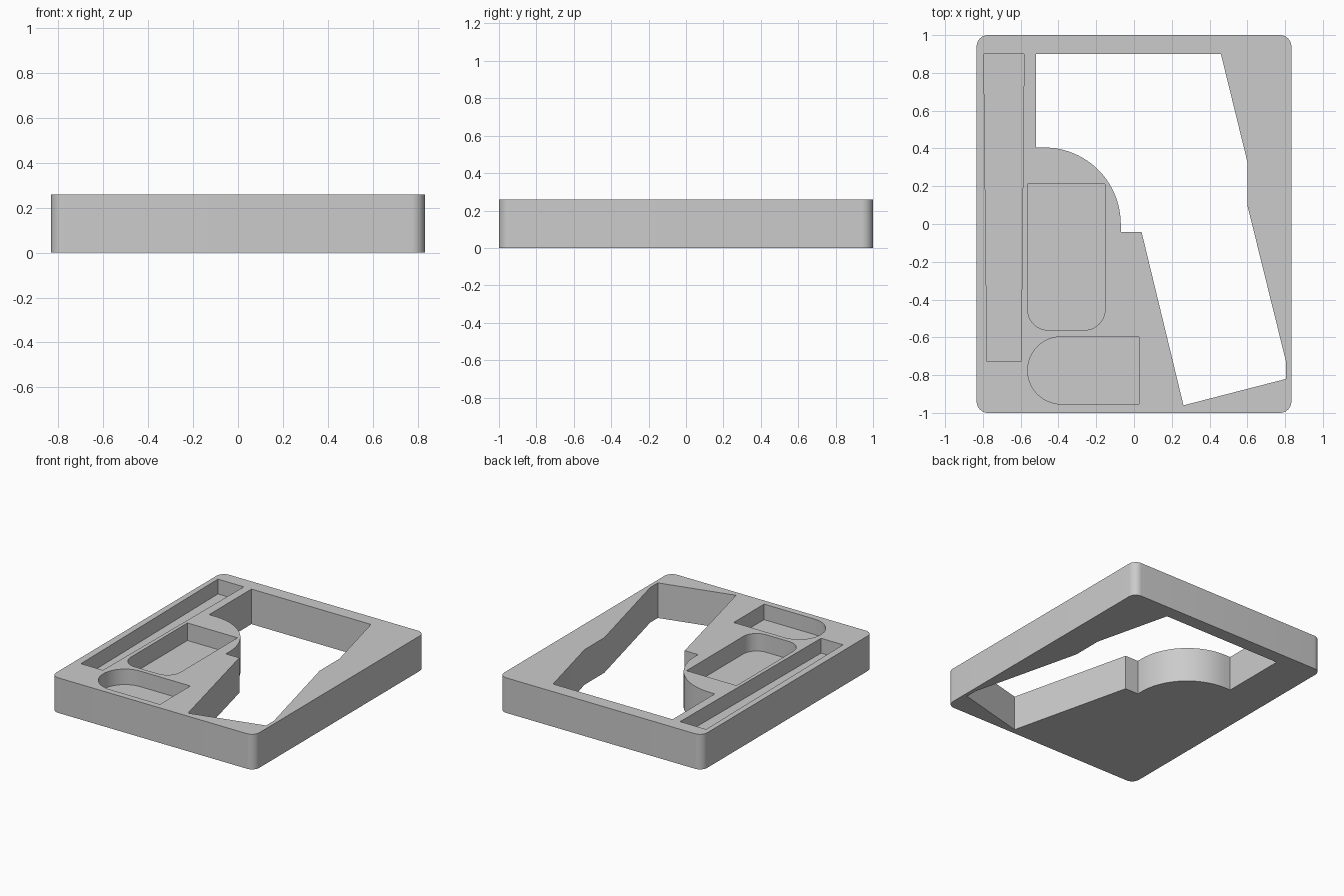
import bpy, bmesh, math

cube = bpy.data.objects.get("Cube")
if cube:
    bpy.data.objects.remove(cube, do_unlink=True)

HEIGHT = 0.26

grey = bpy.data.materials.new("light grey")
grey.use_nodes = True
colour = (0.6, 0.6, 0.6, 1)
grey.diffuse_color = colour
grey.node_tree.nodes["Principled BSDF"].inputs["Base Color"].default_value = colour


def arc(cx, cy, r, start, end, steps=12):
    """Points along a circular arc, angles in degrees."""
    angles = [math.radians(start + (end - start) * i / steps) for i in range(steps + 1)]
    return [(cx + r * math.cos(a), cy + r * math.sin(a)) for a in angles]


def prism(name, outline, bottom, top):
    """Extrude a closed outline between two heights."""
    bm = bmesh.new()
    face = bm.faces.new([bm.verts.new((x, y, bottom)) for x, y in outline])
    result = bmesh.ops.extrude_face_region(bm, geom=[face])
    moved = [v for v in result["geom"] if isinstance(v, bmesh.types.BMVert)]
    bmesh.ops.translate(bm, verts=moved, vec=(0, 0, top - bottom))
    bmesh.ops.recalc_face_normals(bm, faces=bm.faces)
    mesh = bpy.data.meshes.new(name)
    bm.to_mesh(mesh)
    bm.free()
    mesh.materials.append(grey)
    obj = bpy.data.objects.new(name, mesh)
    bpy.context.collection.objects.link(obj)
    return obj


# Tray block with rounded vertical corners
W, D, R = 0.833, 1.0, 0.06
block = (arc(W - R, D - R, R, 0, 90) + arc(R - W, D - R, R, 90, 180)
         + arc(R - W, R - D, R, 180, 270) + arc(W - R, R - D, R, 270, 360))
tray = prism("tray", block, 0, HEIGHT)

# Large opening through the whole tray, with a quarter-round step
opening = [(-0.52, 0.9), (0.46, 0.9), (0.6, 0.33), (0.6, 0.1), (0.805, -0.73),
           (0.805, -0.82), (0.262, -0.96), (0.04, -0.042), (-0.07, -0.042)]
opening += arc(-0.475, 0, 0.405, 0, 90, 24) + [(-0.52, 0.405)]

# Tapered slot along the left edge
slot = [(-0.795, 0.9), (-0.778, -0.728), (-0.598, -0.728), (-0.582, 0.9)]

# Pocket with two rounded front corners
pocket = ([(-0.563, 0.212), (-0.153, 0.212)]
          + arc(-0.263, -0.452, 0.11, 0, -90) + arc(-0.453, -0.452, 0.11, -90, -180))

# Pocket with one rounded end
end_pocket = [(0.027, -0.597)] + arc(-0.385, -0.775, 0.178, 90, 270, 28) + [(0.027, -0.953)]

# Cut every recess to its floor height
for name, outline, floor in (("opening_cutter", opening, -0.1),
                             ("slot_cutter", slot, 0.15),
                             ("pocket_cutter", pocket, 0.13),
                             ("end_pocket_cutter", end_pocket, 0.145)):
    cutter = prism(name, outline, floor, HEIGHT + 0.1)
    cutter.hide_render = True
    mod = tray.modifiers.new(name, "BOOLEAN")
    mod.operation = "DIFFERENCE"
    mod.solver = "EXACT"
    mod.object = cutter
    bpy.context.view_layer.objects.active = tray
    bpy.ops.object.modifier_apply(modifier=mod.name)
    bpy.data.objects.remove(cutter, do_unlink=True)

# Smooth the curved walls and keep the edges sharp
bpy.ops.object.select_all(action="DESELECT")
tray.select_set(True)
bpy.context.view_layer.objects.active = tray
bpy.ops.object.shade_smooth_by_angle(angle=math.radians(30))
